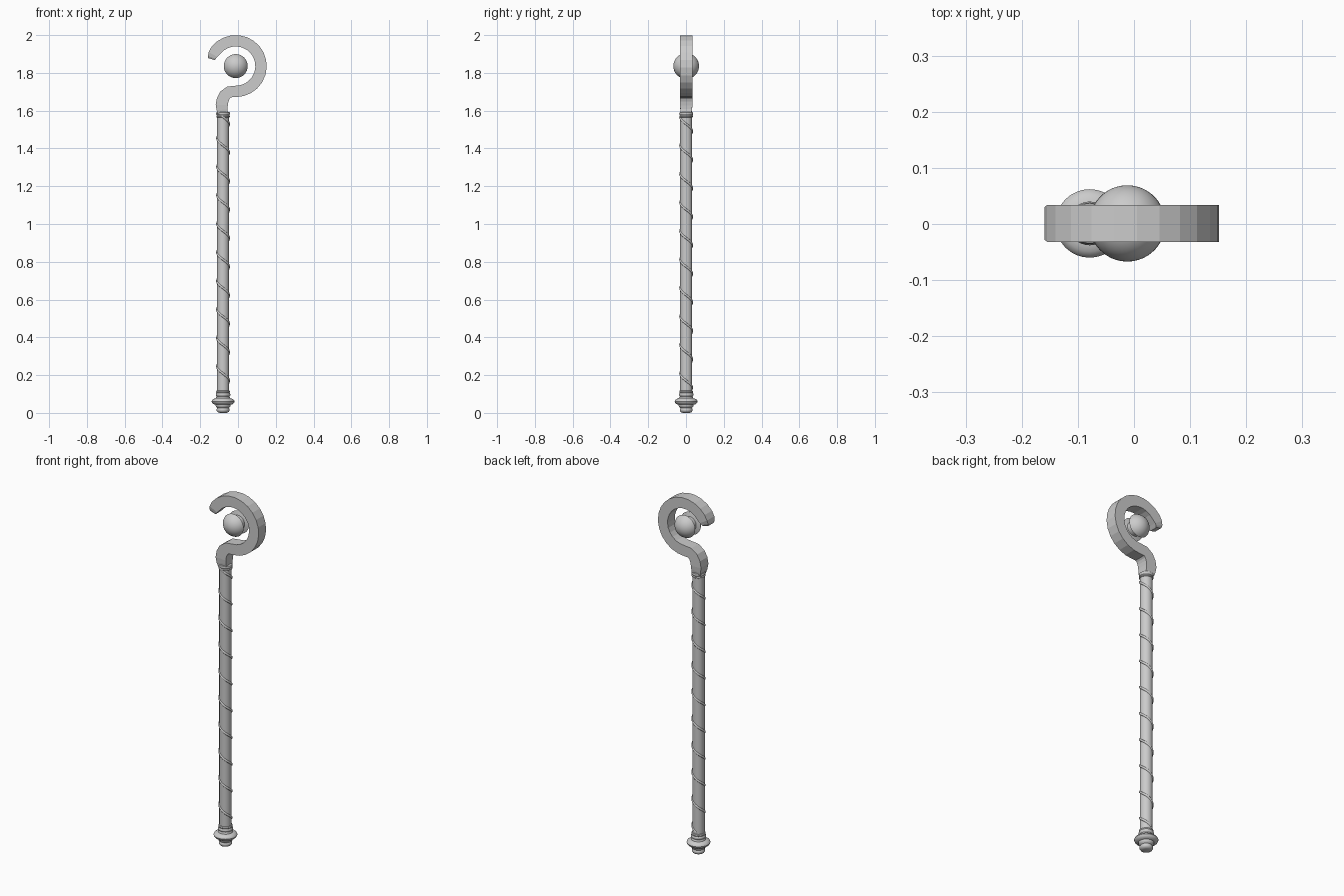
import bpy, bmesh
from math import sin, cos, pi, radians
from mathutils import Vector

if "Cube" in bpy.data.objects:
    bpy.data.objects.remove(bpy.data.objects["Cube"])

CX, CY = -0.079, 0.001      # shaft axis
OX, OZ = -0.012, 1.836      # hook and orb centre


def finish(name, bm, smooth=None):
    bmesh.ops.recalc_face_normals(bm, faces=bm.faces)
    me = bpy.data.meshes.new(name)
    bm.to_mesh(me)
    bm.free()
    ob = bpy.data.objects.new(name, me)
    bpy.context.collection.objects.link(ob)
    if smooth:
        bpy.ops.object.select_all(action='DESELECT')
        ob.select_set(True)
        bpy.context.view_layer.objects.active = ob
        bpy.ops.object.shade_smooth_by_angle(angle=radians(smooth))
    return ob


def skin(name, rings, smooth=None):
    """Join successive rings of points into a capped tube."""
    bm = bmesh.new()
    rs = [[bm.verts.new(p) for p in r] for r in rings]
    n = len(rs[0])
    for a, b in zip(rs, rs[1:]):
        for i in range(n):
            j = (i + 1) % n
            bm.faces.new((a[i], a[j], b[j], b[i]))
    bm.faces.new(rs[0])
    bm.faces.new(rs[-1])
    return finish(name, bm, smooth)


def lathe(name, profile, n=32):
    """Turn (radius, z) pairs about the shaft axis."""
    return skin(name, [[(CX + r * cos(2 * pi * i / n), CY + r * sin(2 * pi * i / n), z)
                        for i in range(n)] for r, z in profile], 40)


# shaft and its turned fittings
lathe("shaft", [(0.032, 0.09), (0.032, 1.58)])
lathe("foot_pommel", [(0.018, 0.0), (0.029, 0.004), (0.034, 0.012), (0.034, 0.02),
                      (0.030, 0.026), (0.036, 0.031), (0.040, 0.038), (0.040, 0.045)])
lathe("foot_disc", [(0.036, 0.042), (0.050, 0.046), (0.058, 0.053), (0.061, 0.061),
                    (0.058, 0.068), (0.050, 0.074), (0.038, 0.078)])
lathe("foot_collar", [(0.038, 0.075), (0.036, 0.084), (0.034, 0.088), (0.038, 0.093),
                      (0.039, 0.098), (0.037, 0.103), (0.035, 0.106), (0.037, 0.111),
                      (0.035, 0.117), (0.031, 0.119)])
lathe("top_collar", [(0.031, 1.563), (0.035, 1.566), (0.036, 1.571), (0.033, 1.576),
                     (0.036, 1.580), (0.037, 1.585), (0.035, 1.591), (0.028, 1.594)])

# raised cord spiralling round the shaft
pitch, z0, z1 = 0.151, 1.572, 0.128
steps = 230
rings = []
for k in range(steps + 1):
    z = z0 + (z1 - z0) * k / steps
    t = 2 * pi * (1.378 - z) / pitch
    out = Vector((cos(t), sin(t), 0))
    tan = Vector((-sin(t) * 0.032, cos(t) * 0.032, -pitch / (2 * pi))).normalized()
    side = tan.cross(out)
    c = Vector((CX, CY, z)) + out * 0.031
    rings.append([c + (out * cos(a) + side * sin(a)) * 0.006
                  for a in (2 * pi * i / 8 for i in range(8))])
skin("spiral_cord", rings, 60)

# crook: (x, z, half width, half depth) along its centre line
path = [(-0.080, 1.585, 0.027, 0.028), (-0.084, 1.605, 0.029, 0.031),
        (-0.086, 1.630, 0.032, 0.033), (-0.081, 1.658, 0.032, 0.033),
        (-0.069, 1.682, 0.031, 0.033), (-0.047, 1.699, 0.030, 0.033)]
for k in range(17):
    a = radians(-90 + 14.5 * k)
    path.append((OX + 0.134 * cos(a), OZ + 0.134 * sin(a), 0.030, 0.033))
for deg, w, d in ((153, 0.026, 0.033), (160, 0.022, 0.029), (164, 0.018, 0.023)):
    a = radians(deg)
    path.append((OX + 0.135 * cos(a), OZ + 0.135 * sin(a), w, d))
rings = []
for k, (x, z, w, d) in enumerate(path):
    p, q = path[max(k - 1, 0)], path[min(k + 1, len(path) - 1)]
    t = Vector((q[0] - p[0], 0, q[1] - p[1])).normalized()
    nrm = Vector((t.z, 0, -t.x))
    c = Vector((x, CY, z))
    rings.append([c + nrm * (w * s) + Vector((0, d * e, 0))
                  for s, e in ((1, 1), (1, -1), (-1, -1), (-1, 1))])
skin("crook", rings)

# floating orb with a groove round its middle
R, n = 0.068, 32
half = [(R * sin(a), R * cos(a)) for a in (radians(3 + 66 * i / 9) for i in range(10))]
half.append((0.040, 0.018))
prof = half + [(r, -y) for r, y in reversed(half)]
skin("orb", [[(OX + r * cos(2 * pi * i / n), CY + y, OZ + r * sin(2 * pi * i / n))
              for i in range(n)] for r, y in prof], 40)
